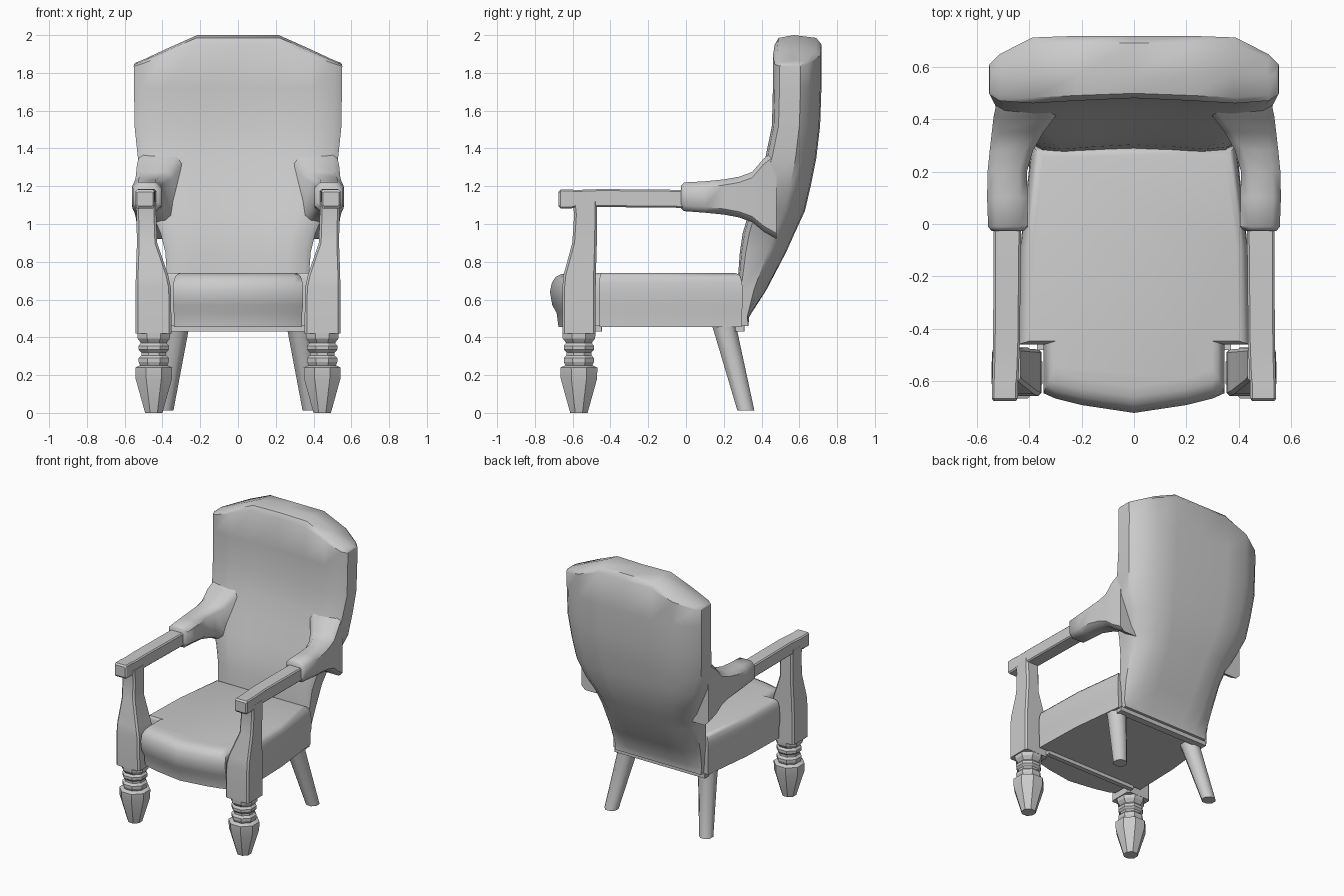
import bpy, bmesh, math
from mathutils import Vector

if "Cube" in bpy.data.objects:
    bpy.data.objects.remove(bpy.data.objects["Cube"])


def loft(name, rings, mirror=False, cap_end=True, angle=35):
    """Skin a list of equal-length rings, cap the ends, optionally mirror in x."""
    bm = bmesh.new()
    vs = [[bm.verts.new(p) for p in r] for r in rings]
    n = len(rings[0])
    for a, b in zip(vs, vs[1:]):
        for i in range(n):
            j = (i + 1) % n
            bm.faces.new((a[i], a[j], b[j], b[i]))
    bm.faces.new(vs[0][::-1])
    if cap_end:
        bm.faces.new(vs[-1])
    bmesh.ops.remove_doubles(bm, verts=bm.verts[:], dist=0.0005)
    bmesh.ops.recalc_face_normals(bm, faces=bm.faces[:])
    me = bpy.data.meshes.new(name)
    bm.to_mesh(me)
    bm.free()
    ob = bpy.data.objects.new(name, me)
    bpy.context.collection.objects.link(ob)
    bpy.ops.object.select_all(action='DESELECT')
    bpy.context.view_layer.objects.active = ob
    ob.select_set(True)
    bpy.ops.object.shade_smooth_by_angle(angle=math.radians(angle))
    if mirror:
        ob.modifiers.new("mirror", 'MIRROR')
    return ob


def rect(a0, a1, b0, b1, c):
    """Chamfered rectangle as 8 (a, b) points."""
    return [(a0 + c, b0), (a1 - c, b0), (a1, b0 + c), (a1, b1 - c),
            (a1 - c, b1), (a0 + c, b1), (a0, b1 - c), (a0, b0 + c)]


def along_y(rows, c):
    return [[(x, y, z) for x, z in rect(x0, x1, z0, z1, c)] for y, x0, x1, z0, z1 in rows]


def along_z(rows, c):
    return [[(x, y, z) for x, y in rect(x0, x1, y0, y1, c)] for z, x0, x1, y0, y1 in rows]


# Backrest: rows of (z, half width, front y, back y, edge rounding)
cols = [-1, -.93, -.7, -.4, 0, .4, .7, .93, 1]
front_off = {0: .02, .4: .01, .7: 0, .93: .01, 1: .035}
back_off = {0: 0, .4: 0, .7: .006, .93: .07, 1: .11}
crown = {0: 1, .4: 1, .7: .5, .93: .1, 1: 0}


def back_ring(z, w, yf, yb, k, arch=0.0):
    front = [(u * w, yf + front_off[abs(u)] * k, z + arch * crown[abs(u)]) for u in cols]
    back = [(u * w, yb - back_off[abs(u)] * k, z + arch * crown[abs(u)]) for u in reversed(cols)]
    return front + back


rings = [back_ring(*r) for r in [
    (.46, .35, .27, .33, 0), (.51, .355, .27, .335, .1), (.65, .37, .27, .425, .6),
    (.85, .385, .285, .53, .9), (.95, .41, .30, .575, 1), (1.07, .46, .335, .63, 1),
    (1.2, .515, .375, .66, 1), (1.35, .53, .42, .69, 1), (1.52, .548, .455, .71, 1),
    (1.72, .55, .46, .717, 1)]]
rings.append(back_ring(1.835, .552, .46, .717, 1, .115))
rings.append(back_ring(1.845, .55, .482, .69, .8, .14))
rings.append(back_ring(1.855, .54, .57, .57, 0, .145))
loft("backrest", rings, cap_end=False, angle=40)

# Seat: notched plan (x, y, weight of the front bulge), rounded at the top
half = [(.20, -.69, 1), (.30, -.665, 1), (.345, -.645, 1), (.345, -.46, 0),
        (.445, -.46, 0), (.435, -.1, 0), (.39, .30, 0)]
plan = [(0, -.72, 1)] + half + [(-x, y, f) for x, y, f in reversed(half)]


def seat_ring(z, side, front):
    out = []
    for x, y, f in plan:
        inset = side if abs(x) > .34 else 0
        yy = y + front * f if f else y - (side if y > 0 else -side * .3)
        out.append((x - math.copysign(inset, x) if x else 0, yy, z))
    return out


loft("seat", [seat_ring(*r) for r in [
    (.455, .005, .045), (.53, .005, .035), (.57, 0, .012), (.64, 0, 0), (.69, .003, .01),
    (.72, .012, .03), (.735, .025, .06), (.741, .045, .10)]], angle=40)

# Cross rails under the seat
for name, y0, y1 in (("front_cross_rail", -.48, -.445), ("rear_cross_rail", .26, .31)):
    loft(name, along_z([(.43, -.37, .37, y0, y1), (.462, -.37, .37, y0, y1)], .002))

# Arm posts, swelling inwards and forwards at the bottom
loft("arm_post", along_z([
    (.42, .352, .542, -.655, -.478), (.66, .355, .542, -.655, -.478),
    (.73, .37, .541, -.648, -.477), (.90, .428, .535, -.602, -.472),
    (1.05, .433, .538, -.592, -.47), (1.12, .433, .54, -.60, -.47)], .012),
    mirror=True, angle=25)

# Arm rails with a dropped front tip
loft("arm_rail", along_y([
    (-.675, .45, .535, 1.095, 1.17), (-.665, .443, .542, 1.083, 1.182),
    (-.605, .443, .542, 1.083, 1.182), (-.585, .44, .54, 1.09, 1.18),
    (-.45, .435, .537, 1.09, 1.185), (.05, .43, .535, 1.085, 1.18)], .008),
    mirror=True, angle=25)

# Padded sleeves flaring into the backrest
loft("arm_pad", along_y([
    (-.027, .42, .543, 1.085, 1.203), (-.01, .404, .556, 1.068, 1.22),
    (.10, .406, .56, 1.06, 1.226), (.20, .408, .558, 1.05, 1.236),
    (.28, .385, .55, 1.035, 1.25), (.35, .345, .542, 1.01, 1.275),
    (.41, .30, .535, .96, 1.345), (.48, .27, .52, .92, 1.40)], .03),
    mirror=True, angle=45)


# Turned front legs, eight sided
def octagon(x, y, z, r):
    k = r / math.cos(math.pi / 8)
    return [(x + k * math.cos(math.pi / 8 + i * math.pi / 4),
             y + k * math.sin(math.pi / 8 + i * math.pi / 4), z) for i in range(8)]


loft("front_leg", [octagon(.446, -.567, z, r) for z, r in [
    (0, .046), (.18, .096), (.24, .098), (.252, .072), (.27, .08), (.29, .08),
    (.305, .066), (.32, .066), (.335, .08), (.355, .08), (.37, .068),
    (.395, .086), (.43, .088)]], mirror=True, angle=20)

# Splayed rear legs
loft("rear_leg", [octagon(.387, .317, .012, .045), octagon(.325, .21, .43, .062),
                  octagon(.32, .205, .47, .07)], mirror=True, angle=50)
